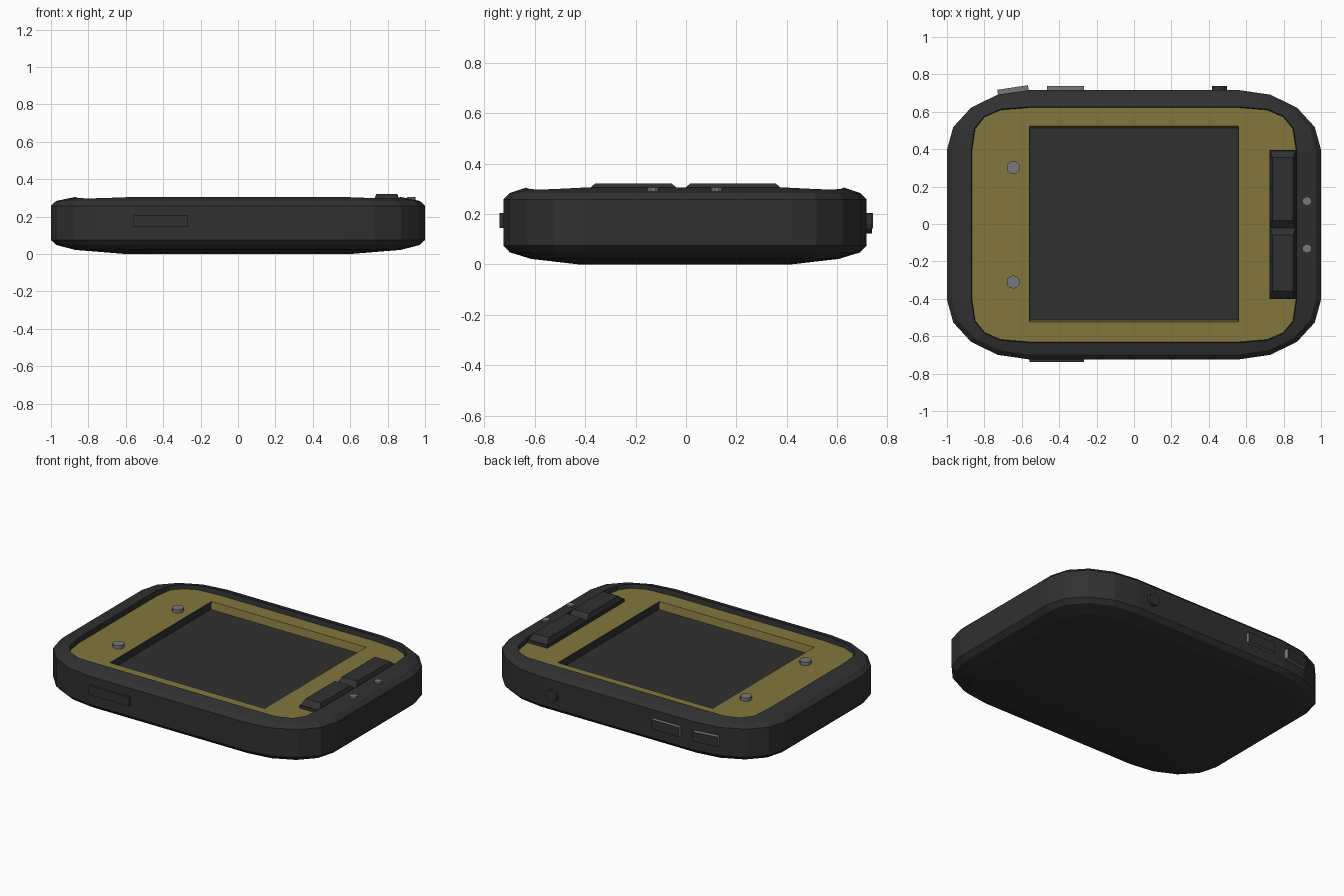
import bpy, bmesh, math
from mathutils import Matrix, Vector

if "Cube" in bpy.data.objects:
    bpy.data.objects.remove(bpy.data.objects["Cube"])


def material(name, rgb):
    m = bpy.data.materials.new(name)
    m.diffuse_color = (*rgb, 1)
    m.use_nodes = True
    m.node_tree.nodes["Principled BSDF"].inputs["Base Color"].default_value = m.diffuse_color
    return m


BLACK = material("charcoal plastic", (0.03, 0.03, 0.03))
GOLD = material("olive gold", (0.225, 0.18, 0.046))
GREY = material("pin grey", (0.19, 0.19, 0.2))
CY = -0.004  # body sits slightly towards the front


def finish(name, bm, mats):
    me = bpy.data.meshes.new(name)
    bmesh.ops.recalc_face_normals(bm, faces=bm.faces)
    bm.to_mesh(me)
    bm.free()
    ob = bpy.data.objects.new(name, me)
    bpy.context.collection.objects.link(ob)
    for m in mats:
        me.materials.append(m)
    return ob


def outline(a, b, z, p=1.0, dip=0.0):
    """Rounded rectangle, four facets per corner; p < 1 squares the corner."""
    cx, cy = min(0.56, 0.75 * a), min(0.40, 0.75 * b)
    pts = []
    for q, (sx, sy) in enumerate([(1, 1), (-1, 1), (-1, -1), (1, -1)]):
        for i in range(5):
            t = math.radians(22.5 * (i if q % 2 == 0 else 4 - i))
            c, s = max(math.cos(t), 0) ** p, max(math.sin(t), 0) ** p
            if i in (0, 4):
                c, s = round(c), round(s)
            pts.append(Vector((sx * (cx + (a - cx) * c), sy * (cy + (b - cy) * s) + CY,
                               z - dip * math.sin(2 * t))))
    return pts


def box(name, x0, x1, y0, y1, z0, z1, mats, inset=0.0, inset_y=None, turn=0.0):
    """Box, optionally tapered to the top or turned about its own centre."""
    iy = inset if inset_y is None else inset_y
    bm = bmesh.new()
    bmesh.ops.create_cube(bm, size=2)
    for v in bm.verts:
        up = v.co.z > 0
        ix, jy = (inset, iy) if up else (0, 0)
        v.co = (v.co.x * ((x1 - x0) / 2 - ix), v.co.y * ((y1 - y0) / 2 - jy),
                z1 if up else z0)
    bm.transform(Matrix.Translation(((x0 + x1) / 2, (y0 + y1) / 2, 0))
                 @ Matrix.Rotation(turn, 4, 'Z'))
    return finish(name, bm, mats)


def pin(name, loc, r, h, mat, sides=12, axis='Z'):
    bm = bmesh.new()
    bmesh.ops.create_cone(bm, cap_ends=True, segments=sides, radius1=r, radius2=r, depth=h)
    if axis == 'Y':
        bm.transform(Matrix.Rotation(math.pi / 2, 4, 'X'))
    bm.transform(Matrix.Translation(loc))
    return finish(name, bm, [mat])


# Case: rounded tray lofted from the domed underside up to the raised rim
panel_ring = outline(0.866, 0.626, 0.272, 0.72)
rings = [
    outline(0.60, 0.42, 0.0),
    outline(0.87, 0.61, 0.022),
    outline(0.97, 0.695, 0.048),
    outline(1.0, 0.72, 0.075),
    outline(1.0, 0.72, 0.258),
    outline(0.972, 0.694, 0.284),
    outline(0.87, 0.63, 0.305, 0.72, 0.008),
    panel_ring,
]
bm = bmesh.new()
loops = [[bm.verts.new(p) for p in r] for r in rings]
bm.faces.new(loops[0])
for lo, hi in zip(loops, loops[1:]):
    for i in range(20):
        j = (i + 1) % 20
        bm.faces.new((lo[i], lo[j], hi[j], hi[i]))
finish("case", bm, [BLACK])

# Gold front panel with a window; its end walls are dark
bm = bmesh.new()
ring = [bm.verts.new(p) for p in panel_ring]
signs = [(1, 1), (-1, 1), (-1, -1), (1, -1)]
win = [bm.verts.new((0.558 * sx, 0.523 * sy, 0.272)) for sx, sy in signs]
low = [bm.verts.new((0.556 * sx, 0.513 * sy, 0.222)) for sx, sy in signs]
for q in range(4):
    n = (q + 1) % 4
    for i in range(4):
        bm.faces.new((win[q], ring[q * 5 + i], ring[q * 5 + i + 1]))
    bm.faces.new((win[q], ring[q * 5 + 4], ring[n * 5], win[n]))
    wall = bm.faces.new((win[q], win[n], low[n], low[q]))
    wall.material_index = q % 2
finish("front_panel", bm, [GOLD, BLACK])

# Screen at the bottom of the window
box("screen", -0.557, 0.557, -0.516, 0.514, 0.20, 0.224, [BLACK])

# Rocker buttons on a shared base
box("button_base", 0.725, 0.866, -0.40, 0.396, 0.26, 0.292, [BLACK])
for name, y0, y1 in (("front_button", -0.395, -0.022), ("back_button", -0.018, 0.391)):
    box(name, 0.728, 0.863, y0, y1, 0.292, 0.322, [BLACK], inset=0.012, inset_y=0.036)

# Panel pins and small rim lights
for i, y in enumerate((-0.31, 0.302)):
    pin(f"panel_pin_{i + 1}", (-0.645, y, 0.277), 0.035, 0.034, GREY)
for i, y in enumerate((-0.131, 0.122)):
    pin(f"rim_light_{i + 1}", (0.926, y, 0.292), 0.024, 0.026, GREY, 10)

# Side fittings: front slot cover, two back keys with dark faces, round socket
box("front_slot_cover", -0.56, -0.268, -0.739, -0.70, 0.145, 0.205, [BLACK])
for name, x0, x1, y0, y1, turn in (("back_key_inner", -0.465, -0.268, 0.69, 0.739, 0),
                                   ("back_key_outer", -0.729, -0.563, 0.695, 0.735,
                                    math.radians(8.5))):
    key = box(name, x0, x1, y0 - 0.005 * (turn > 0), y1 - 0.005 * (turn > 0),
              0.142, 0.205, [GREY, BLACK], turn=turn)
    for f in key.data.polygons:
        f.material_index = 1 if f.normal.y > 0.8 else 0
pin("round_socket", (0.457, 0.717, 0.162), 0.04, 0.04, BLACK, 12, 'Y')
